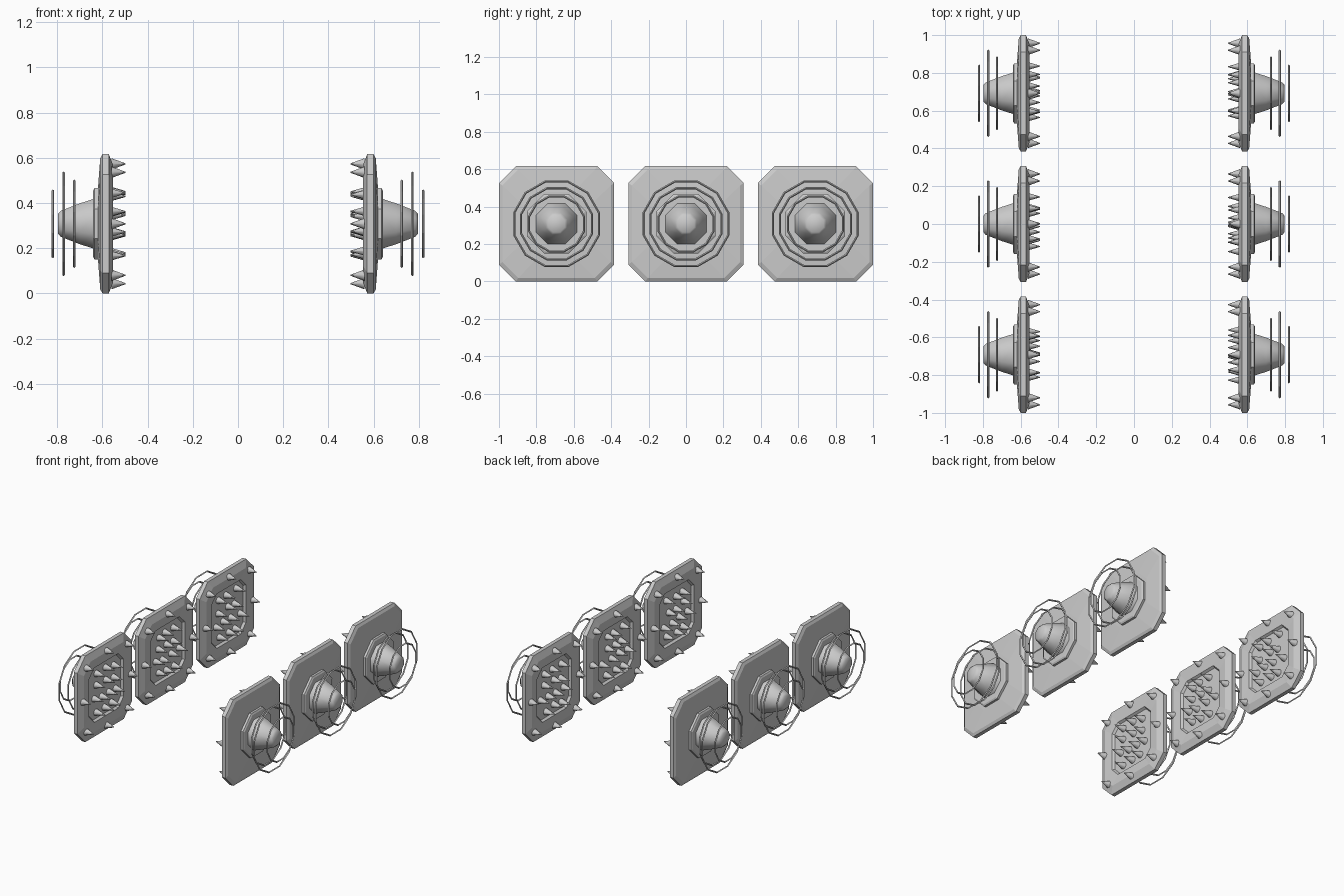
import bpy, bmesh, math, random
from mathutils import Matrix

if "Cube" in bpy.data.objects:
    bpy.data.objects.remove(bpy.data.objects["Cube"])

random.seed(4)
ZC = 0.308                      # height of each panel centre
grey = bpy.data.materials.new("steel grey")
grey.diffuse_color = (0.6, 0.6, 0.6, 1)
grey.use_nodes = True
grey.node_tree.nodes["Principled BSDF"].inputs["Base Color"].default_value = grey.diffuse_color


def outline(h, c):
    """Square of half size h with corners cut by c, in y and z."""
    return [(h, -h + c), (h, h - c), (h - c, h), (-h + c, h),
            (-h, h - c), (-h, -h + c), (-h + c, -h), (h - c, -h)]


def polygon(r, n):
    return [(r * math.cos((i + .5) * math.tau / n), r * math.sin((i + .5) * math.tau / n))
            for i in range(n)]


def loft(bm, sections, cap=True):
    """Skin between (x, points) sections that share a point count."""
    rows = [[bm.verts.new((x, y, z)) for y, z in pts] for x, pts in sections]
    n = len(rows[0])
    pairs = list(zip(rows, rows[1:])) if cap else list(zip(rows, rows[1:] + rows[:1]))
    for a, b in pairs:
        for i in range(n):
            j = (i + 1) % n
            bm.faces.new((a[i], a[j], b[j], b[i]))
    if cap:
        bm.faces.new(rows[0][::-1])
        bm.faces.new(rows[-1])


def finish(name, bm, side, y, smooth=False):
    if side < 0:
        bmesh.ops.scale(bm, vec=(-1, 1, 1), verts=bm.verts)
    bmesh.ops.recalc_face_normals(bm, faces=bm.faces)
    me = bpy.data.meshes.new(name)
    bm.to_mesh(me)
    bm.free()
    me.materials.append(grey)
    ob = bpy.data.objects.new(name, me)
    ob.location = (0, y, ZC)
    bpy.context.collection.objects.link(ob)
    if smooth:
        bpy.ops.object.select_all(action='DESELECT')
        ob.select_set(True)
        bpy.context.view_layer.objects.active = ob
        bpy.ops.object.shade_smooth_by_angle(angle=math.radians(50))


def panel(side, y):
    # plate with cut corners, bevelled edge and a recessed inner field
    bm = bmesh.new()
    loft(bm, [(.574, outline(.165, .05)), (.574, outline(.185, .055)),
              (.558, outline(.195, .06)), (.553, outline(.26, .075)),
              (.565, outline(.29, .085)), (.572, outline(.308, .09)),
              (.600, outline(.308, .09)), (.610, outline(.29, .085)),
              (.619, outline(.17, .08))])
    finish("plate", bm, side, y)

    # octagonal collar and tapered hub on the outer face
    bm = bmesh.new()
    loft(bm, [(.61, polygon(.172, 8)), (.635, polygon(.172, 8)), (.641, polygon(.16, 8))])
    finish("collar", bm, side, y)
    bm = bmesh.new()
    loft(bm, [(.63, polygon(.122, 8)), (.70, polygon(.098, 8)), (.785, polygon(.062, 8)),
              (.797, polygon(.048, 8))])
    finish("hub", bm, side, y, True)

    # three thin floating hoops
    for x, r in ((.725, .203), (.772, .240), (.820, .158)):
        bm = bmesh.new()
        t = .006
        loft(bm, [(x - t, polygon(r - t, 12)), (x, polygon(r, 12)),
                  (x + t, polygon(r - t, 12)), (x, polygon(r - 2 * t, 12))], cap=False)
        finish("hoop", bm, side, y)

    # spikes on the inner face: rim first, then uneven rows in the field
    spots = [(a * .265, b * .265, .56) for a in (-1, 0, 1) for b in (-1, 0, 1) if a or b]
    spots = [(a * .86, b * .86, x) if a and b else (a, b, x) for a, b, x in spots]
    for row, count in enumerate((3, 4, 3, 3)):
        for i in range(count):
            spots.append(((i - (count - 1) / 2) * .088 + random.uniform(-.015, .015),
                          (row - 1.5) * .088 + random.uniform(-.012, .012), .576))
    bm = bmesh.new()
    for a, b, x in spots:
        length = x - .497
        place = Matrix.Translation((x - length / 2, a, b)) @ Matrix.Rotation(-math.pi / 2, 4, 'Y')
        bmesh.ops.create_cone(bm, cap_ends=True, segments=8, radius1=.025, radius2=.002,
                              depth=length, matrix=place)
    finish("spikes", bm, side, y, True)


for side in (-1, 1):
    for y in (-.692, 0, .692):
        panel(side, y)
